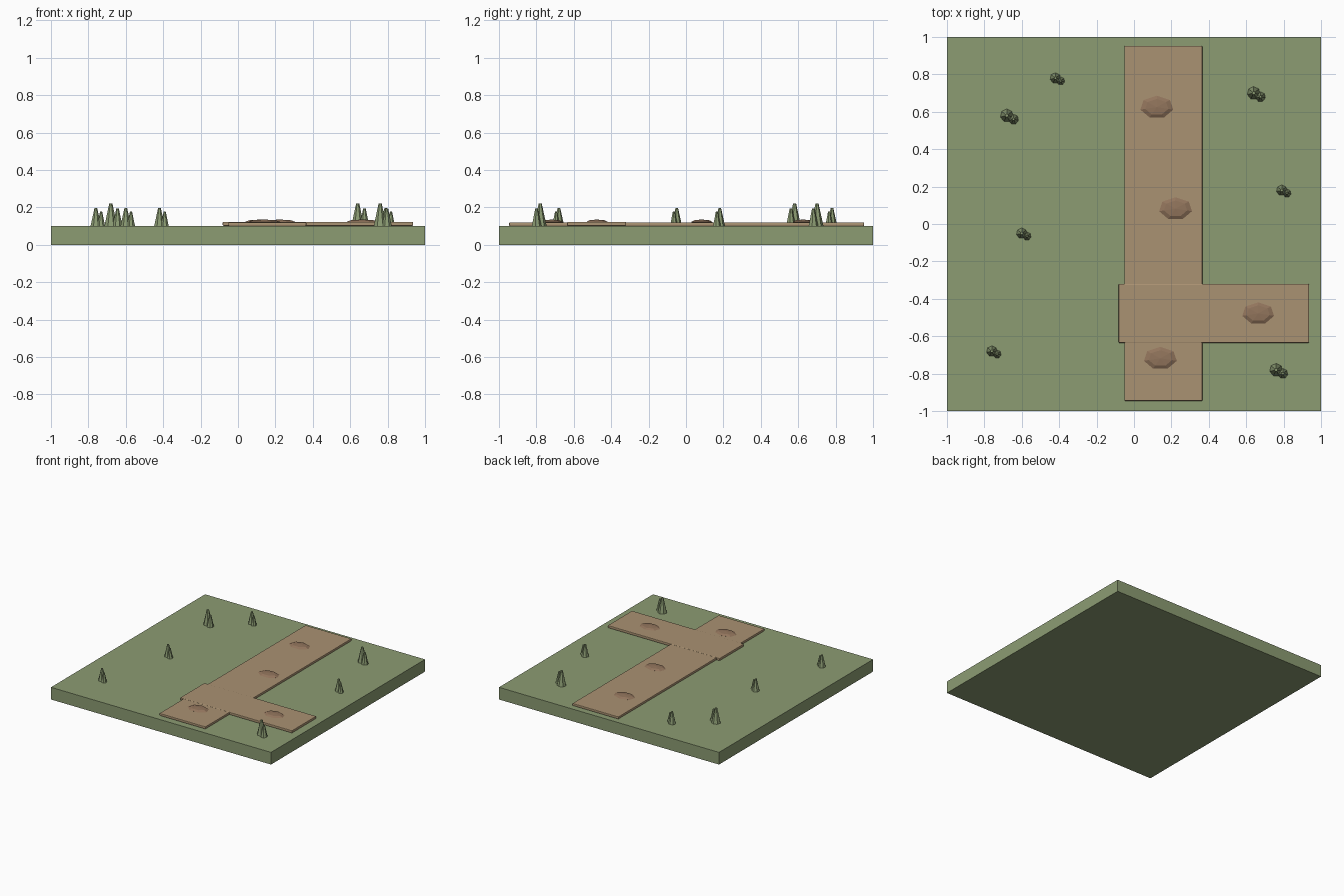
import bpy, bmesh
from mathutils import Matrix

if "Cube" in bpy.data.objects:
    bpy.data.objects.remove(bpy.data.objects["Cube"])


def material(name, rgb):
    m = bpy.data.materials.new(name)
    m.diffuse_color = (*rgb, 1)
    m.use_nodes = True
    m.node_tree.nodes["Principled BSDF"].inputs["Base Color"].default_value = m.diffuse_color
    return m


GRASS = material("grass green", (0.262, 0.332, 0.171))
BLADE = material("blade green", (0.262, 0.332, 0.171))
DIRT = material("path tan", (0.402, 0.287, 0.168))
MOUND = material("mound brown", (0.285, 0.176, 0.107))


def finish(name, bm, mat):
    me = bpy.data.meshes.new(name)
    bm.to_mesh(me)
    bm.free()
    me.materials.append(mat)
    ob = bpy.data.objects.new(name, me)
    bpy.context.collection.objects.link(ob)
    return ob


def slab(name, x0, x1, y0, y1, z0, z1, mat, bevel=0):
    bm = bmesh.new()
    center = Matrix.Translation(((x0 + x1) / 2, (y0 + y1) / 2, (z0 + z1) / 2))
    bmesh.ops.create_cube(bm, size=1, matrix=center @ Matrix.Diagonal((x1 - x0, y1 - y0, z1 - z0, 1)))
    ob = finish(name, bm, mat)
    if bevel:
        mod = ob.modifiers.new("soft edge", "BEVEL")
        mod.width, mod.segments = bevel, 2


# Ground and two crossing paths
slab("ground", -1, 1, -1, 1, 0, 0.10, GRASS)
slab("long_path", -0.052, 0.366, -0.946, 0.952, 0.10, 0.12, DIRT, 0.005)
slab("cross_path", -0.082, 0.936, -0.636, -0.32, 0.101, 0.122, DIRT, 0.005)

# Flattened seven-sided mounds on the paths
for i, (x, y) in enumerate([(0.122, 0.625), (0.222, 0.082), (0.664, -0.478), (0.141, -0.718)]):
    bm = bmesh.new()
    place = Matrix.Translation((x, y, 0.121)) @ Matrix.Diagonal((0.09, 0.061, 0.014, 1))
    bmesh.ops.create_uvsphere(bm, u_segments=7, v_segments=4, radius=1, matrix=place)
    finish(f"mound_{i + 1}", bm, MOUND)


# Grass tufts: a tall tapered blade and a shorter neighbour
def blade(bm, x, y, radius, top):
    h = top - 0.10
    bmesh.ops.create_cone(bm, cap_ends=True, segments=7, radius1=radius, radius2=radius * 0.25,
                          depth=h, matrix=Matrix.Translation((x, y, 0.10 + h / 2)))


TUFTS = [(-0.68, 0.58, 1), (-0.42, 0.78, 0), (0.64, 0.70, 1), (0.79, 0.18, 0),
         (-0.60, -0.05, 0), (-0.76, -0.68, 0), (0.76, -0.78, 1)]
for i, (x, y, large) in enumerate(TUFTS):
    bm = bmesh.new()
    blade(bm, x, y, 0.035 if large else 0.029, 0.22 if large else 0.197)
    d = 0.036 if large else 0.028
    blade(bm, x + d, y - d * 0.55, 0.027 if large else 0.022, 0.195 if large else 0.178)
    finish(f"grass_tuft_{i + 1}", bm, BLADE)
